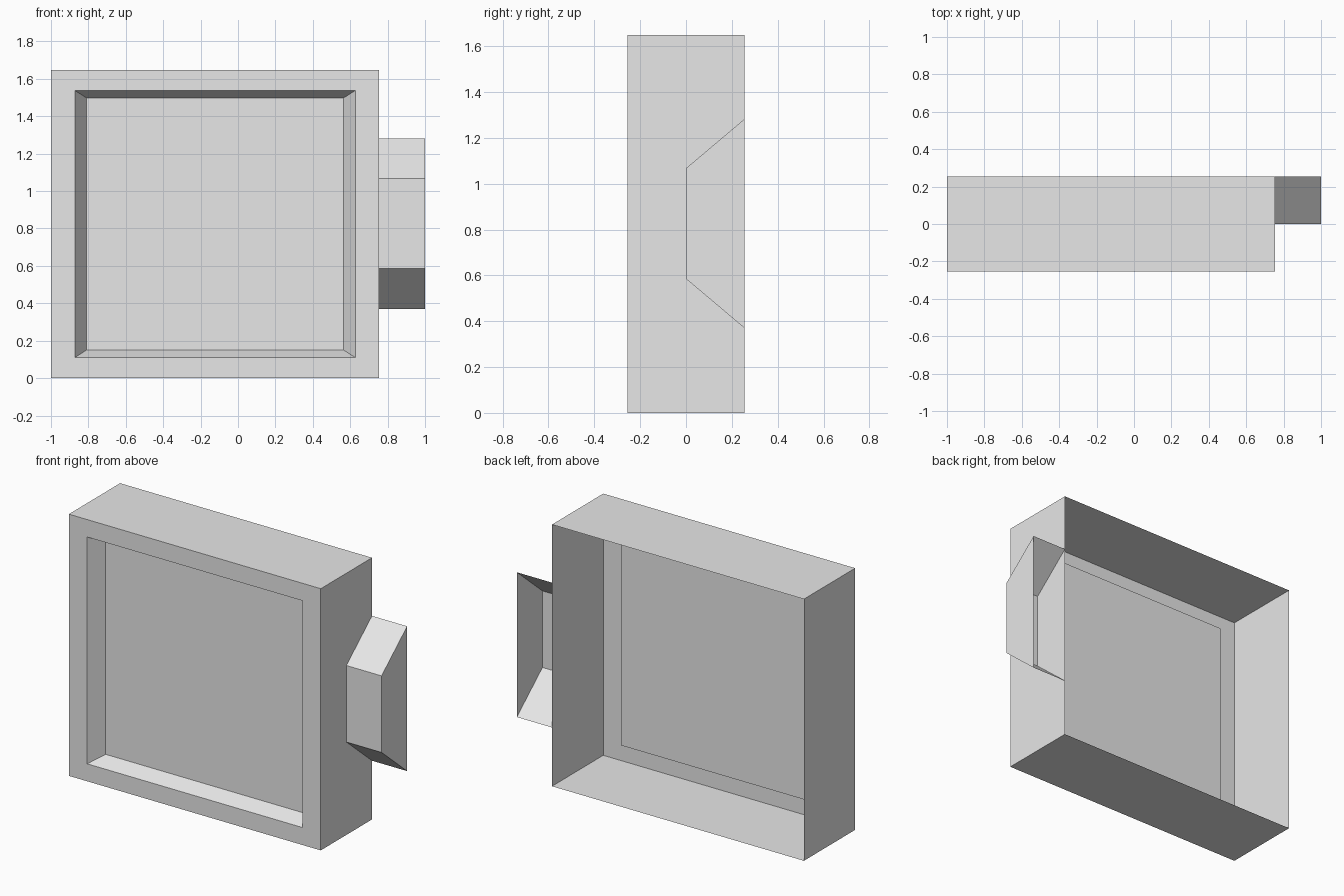
import bpy
import bmesh

cube = bpy.data.objects.get("Cube")
if cube:
    bpy.data.objects.remove(cube, do_unlink=True)

grey = bpy.data.materials.new("light_grey")
grey.use_nodes = True
colour = (0.8, 0.8, 0.8, 1)
grey.diffuse_color = colour
grey.node_tree.nodes["Principled BSDF"].inputs["Base Color"].default_value = colour


def open_shell(name, rings):
    """Loft rectangles (y, x0, x1, z0, z1) from an open back to a capped front."""
    bm = bmesh.new()
    loops = []
    for y, x0, x1, z0, z1 in rings:
        corners = ((x0, z0), (x1, z0), (x1, z1), (x0, z1))
        loops.append([bm.verts.new((x, y, z)) for x, z in corners])
    for a, b in zip(loops, loops[1:]):
        for i in range(4):
            j = (i + 1) % 4
            bm.faces.new((a[i], b[i], b[j], a[j]))
    bm.faces.new(loops[-1])
    bm.normal_update()
    mesh = bpy.data.meshes.new(name)
    bm.to_mesh(mesh)
    bm.free()
    mesh.materials.append(grey)
    obj = bpy.data.objects.new(name, mesh)
    bpy.context.collection.objects.link(obj)
    return obj


BACK, FRONT, SIDE = 0.255, -0.255, 0.755

# Case: side walls, front rim, sloped recess and sunken panel
open_shell("case", [
    (BACK, -1, SIDE, 0, 1.648),
    (FRONT, -1, SIDE, 0, 1.648),
    (FRONT, -0.872, 0.627, 0.11, 1.538),
    (-0.16, -0.81, 0.565, 0.15, 1.498),
])

# Side lug: tapered in height toward the front, open at the back
open_shell("side_lug", [
    (BACK, SIDE, 1, 0.37, 1.282),
    (0, SIDE, 1, 0.585, 1.067),
])
